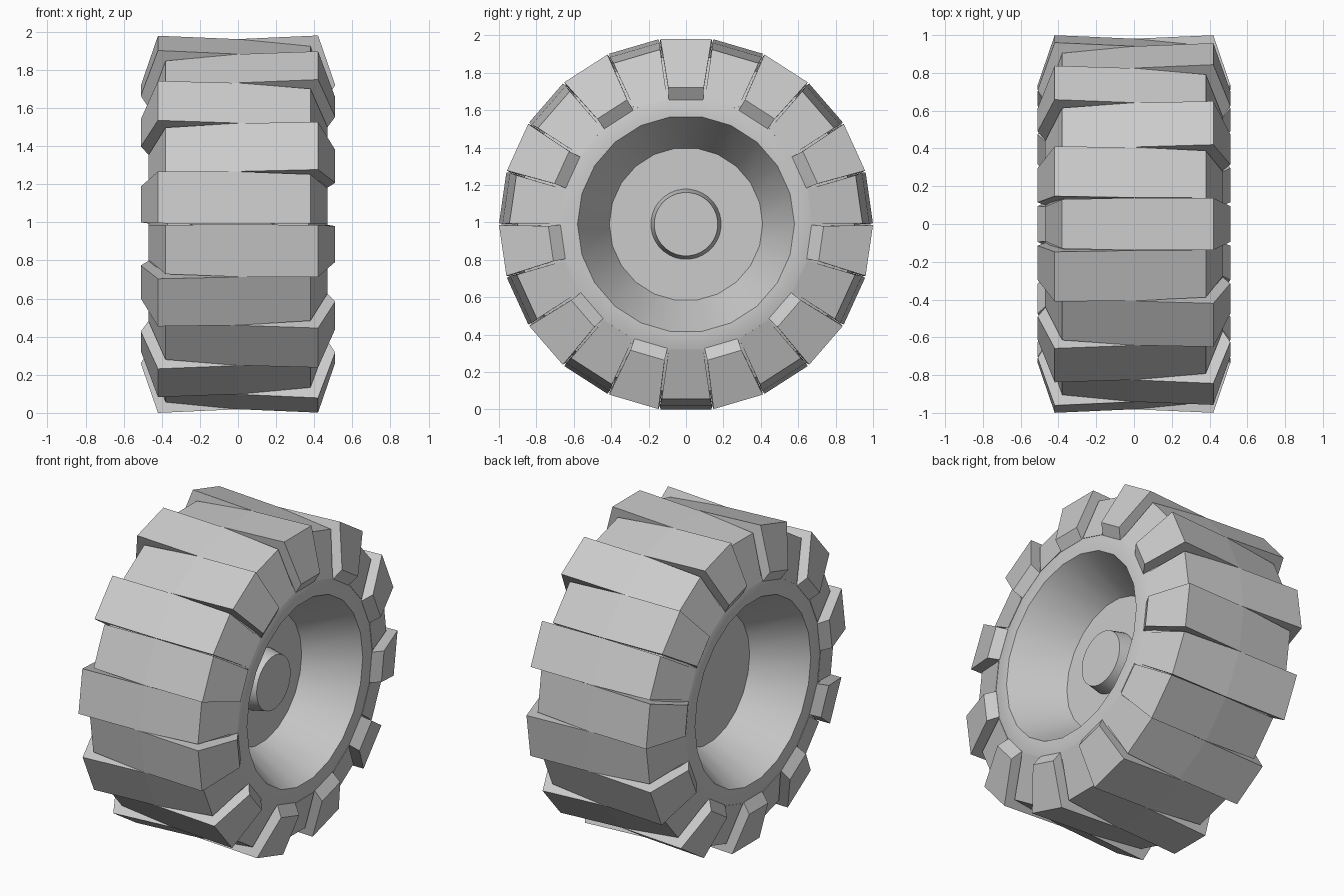
import bpy, bmesh
from math import pi, radians
from mathutils import Matrix

if "Cube" in bpy.data.objects:
    bpy.data.objects.remove(bpy.data.objects["Cube"])

N = 22                 # tread blocks around the tyre
STEP = 2 * pi / N
CENTRE = Matrix.Translation((0, 0, 0.99))


def finish(name, bm, smooth):
    bmesh.ops.remove_doubles(bm, verts=bm.verts, dist=1e-5)
    bmesh.ops.recalc_face_normals(bm, faces=bm.faces)
    bm.transform(CENTRE)
    mesh = bpy.data.meshes.new(name)
    bm.to_mesh(mesh)
    bm.free()
    obj = bpy.data.objects.new(name, mesh)
    bpy.context.collection.objects.link(obj)
    if smooth:
        bpy.ops.object.select_all(action='DESELECT')
        obj.select_set(True)
        bpy.context.view_layer.objects.active = obj
        bpy.ops.object.shade_smooth_by_angle(angle=radians(30))
    return obj


def lathe(name, profile, sides, caps=()):
    """Revolve (x, radius) points around the x axis; caps are profile indices to fill."""
    bm = bmesh.new()
    rings = []
    for i in range(sides):
        rot = Matrix.Rotation((i + 0.5) * 2 * pi / sides, 4, 'X')
        rings.append([bm.verts.new(rot @ Matrix.Translation((x, 0, r)).translation)
                      for x, r in profile])
    for i in range(sides):
        a, b = rings[i], rings[(i + 1) % sides]
        for j in range(len(profile) - 1):
            bm.faces.new((a[j], a[j + 1], b[j + 1], b[j]))
    for c in caps:
        bm.faces.new([ring[c] for ring in rings])
    return finish(name, bm, True)


# tyre body with dished rim on both sides
half = [(0.16, 0.41), (0.47, 0.58), (0.47, 0.67), (0.37, 0.90), (0.0, 0.93)]
profile = half + [(-x, r) for x, r in reversed(half[:-1])]
lathe("tyre_and_rim", profile, N, caps=(0, len(profile) - 1))

# hub on the outer side only
lathe("hub", [(0.15, 0.19), (0.25, 0.17)], 32, caps=(0, 1))

# tread blocks: tall on one end, low on the other, flipped alternately
# points are (x, radius, half width)
BLOCK = [(0.47, 0.665, 0.092), (0.51, 0.73, 0.095), (0.42, 0.99, 0.137),
         (0.0, 0.971, 0.139), (-0.38, 0.935, 0.130), (-0.47, 0.67, 0.092)]
bm = bmesh.new()
for i in range(N):
    rot = Matrix.Rotation(-i * STEP, 4, 'X')
    flip = -1 if i % 2 else 1
    sides = []
    for s in (-1, 1):
        sides.append([bm.verts.new(rot @ Matrix.Translation((x * flip, s * w, r)).translation)
                      for x, r, w in BLOCK])
    a, b = sides
    bm.faces.new(a)
    bm.faces.new(b)
    for j in range(len(BLOCK)):
        k = (j + 1) % len(BLOCK)
        bm.faces.new((a[j], a[k], b[k], b[j]))
finish("tread_blocks", bm, False)
